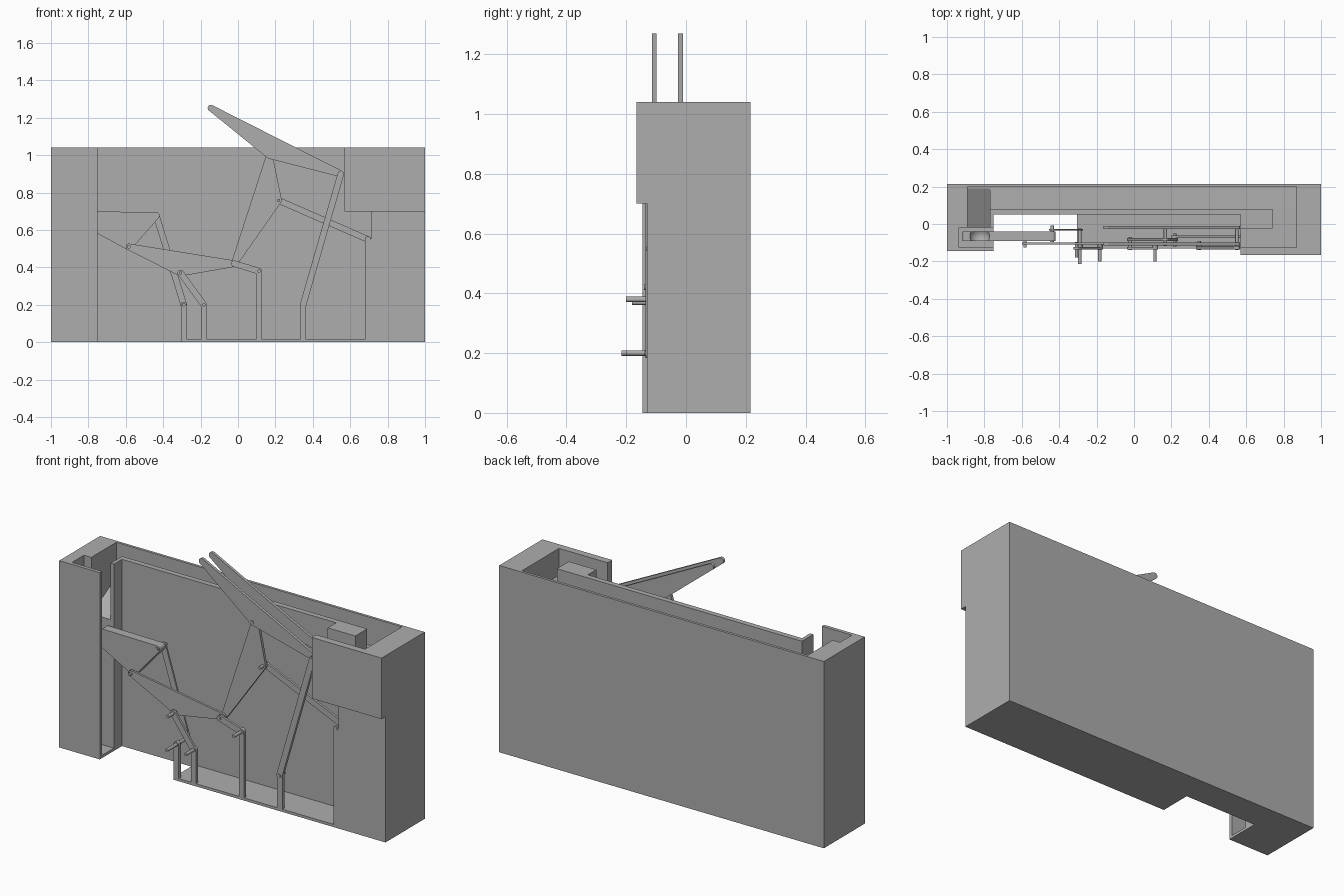
import bpy, math
from mathutils import Vector
from mathutils.geometry import convex_hull_2d

if "Cube" in bpy.data.objects:
    bpy.data.objects.remove(bpy.data.objects["Cube"], do_unlink=True)

grey = bpy.data.materials.new("plain_grey")
grey.use_nodes = True
colour = (0.42, 0.42, 0.42, 1)
grey.diffuse_color = colour
grey.node_tree.nodes["Principled BSDF"].inputs["Base Color"].default_value = colour


def prism(name, outline, axis, lo, hi):
    """Extrude a 2D outline along one axis; the other axes keep their order."""
    def place(p, d):
        v = list(p)
        v.insert("xyz".index(axis), d)
        return v
    n = len(outline)
    verts = [place(p, lo) for p in outline] + [place(p, hi) for p in outline]
    faces = [list(range(n)), list(range(n, 2 * n))[::-1]]
    faces += [(i, n + i, n + (i + 1) % n, (i + 1) % n) for i in range(n)]
    area = sum(a[0] * b[1] - a[1] * b[0]
               for a, b in zip(outline, outline[1:] + outline[:1]))
    if (area > 0) != (axis == "y"):
        faces = [f[::-1] for f in faces]
    mesh = bpy.data.meshes.new(name)
    mesh.from_pydata(verts, [], faces)
    mesh.materials.append(grey)
    ob = bpy.data.objects.new(name, mesh)
    bpy.context.collection.objects.link(ob)
    return ob


def box(name, x, y, z):
    return prism(name, [(x[0], y[0]), (x[1], y[0]), (x[1], y[1]), (x[0], y[1])], "z", *z)


def combine(ob, others, mode):
    """Boolean the helpers into ob, then discard them."""
    for other in others:
        m = ob.modifiers.new("cut", "BOOLEAN")
        m.operation, m.solver, m.object = mode, "EXACT", other
        bpy.context.view_layer.objects.active = ob
        bpy.ops.object.modifier_apply(modifier=m.name)
        bpy.data.objects.remove(other, do_unlink=True)


def disc(p, r, sides=24):
    return [Vector((p[0] + r * math.cos(2 * math.pi * i / sides),
                    p[1] + r * math.sin(2 * math.pi * i / sides))) for i in range(sides)]


def link(name, joints, y, r=0.017):
    """Flat plate wrapped round its joints."""
    pts = [v for p in joints for v in disc(p, r)]
    return prism(name, [tuple(pts[i]) for i in convex_hull_2d(pts)], "y", *y)


def pin(name, p, y):
    return prism(name, [tuple(v) for v in disc(p, 0.009, 16)], "y", *y)


# Case body
TOP = 1.04
case = prism("case", [(-1, -.145), (-.75, -.145), (-.75, .05), (.71, .05),
                      (.71, -.13), (1, -.13), (1, .215), (-1, .215)], "z", 0, TOP)
combine(case, [box("upper_block", (.57, 1), (-.165, .1), (.7, TOP)),
               box("floor", (-.305, .75), (-.13, .1), (0, .015))], "UNION")

# Track, entry, drop ramp and lift shaft
combine(case, [
    prism("track_cut", [(-.89, .84), (.87, .89), (.87, 1.1), (-.89, 1.1)], "y", .08, .2),
    box("turn_cut", (.74, .87), (-.125, .19), (.89, 1.1)),
    box("entry_cut", (.5, .8), (-.125, -.025), (.89, 1.1)),
    prism("ramp_cut", [(.19, .84), (-.03, .72), (-.03, 1.1), (.19, 1.1)], "x", -.89, -.77),
    box("shaft_cut", (-.935, -.7), (-.125, -.02), (.015, 1.1)),
], "DIFFERENCE")

# Support posts along the front edge of the floor
for i, (x, h) in enumerate([(-.29, .2), (-.183, .2), (.112, .38), (.348, .2), (.694, .55)]):
    post = [(x - .016, 0), (x + .016, 0)]
    post += [(x + .016 * math.cos(a), h + .016 * math.sin(a))
             for a in [math.pi * k / 10 for k in range(11)]]
    prism(f"support_post_{i + 1}", post, "y", -.13, -.112)

# Joint positions
lift_tip, lever_top, lever_low = (-.9, .683), (-.437, .677), (-.583, .51)
coupler_low, coupler_end = (-.307, .37), (-.02, .42)
rock_top, rock_side = (.168, .998), (.217, .758)
arm_tip, arm_end = (-.145, 1.252), (.55, .9)
base_a, base_b, base_c, base_d, base_e = (-.29, .2), (-.183, .2), (.112, .38), (.348, .2), (.694, .55)

# Lift lever with a round dish
lever = link("lift_lever", [lift_tip, lever_top, lever_low], (-.09, -.04), .018)
bpy.ops.mesh.primitive_uv_sphere_add(segments=32, ring_count=16, radius=.055,
                                     location=(-.825, -.065, .715))
combine(lever, [bpy.context.object], "DIFFERENCE")

# Linkage plates
link("lever_link", [lever_top, base_a], (-.036, -.026))
link("coupler_plate", [lever_low, coupler_low, coupler_end], (-.11, -.098))
link("coupler_link", [coupler_low, base_b], (-.135, -.122))
link("ground_link", [coupler_end, base_c], (-.135, -.122))
link("rocker_plate", [coupler_end, rock_top, rock_side], (-.092, -.076))
link("rocker_link", [rock_side, base_e], (-.075, -.062))
link("arm_link", [arm_end, base_d], (-.135, -.118))

# Twin tilting rails
for name, y in (("front_arm", (-.114, -.098)), ("rear_arm", (-.026, -.01))):
    link(name, [arm_tip, rock_top, arm_end], y)

# Pivot pins
pins = [(base_a, -.215, -.025), (base_b, -.2, -.11), (base_c, -.2, -.11), (base_d, -.14, -.09),
        (base_e, -.132, -.06), (coupler_low, -.18, -.095), (coupler_end, -.14, -.07),
        (lever_low, -.125, -.04), (lever_top, -.095, -.008), (rock_top, -.118, -.01),
        (rock_side, -.12, -.05), (arm_end, -.14, -.01)]
for i, (p, y0, y1) in enumerate(pins):
    pin(f"pivot_pin_{i + 1}", p, (y0, y1))
